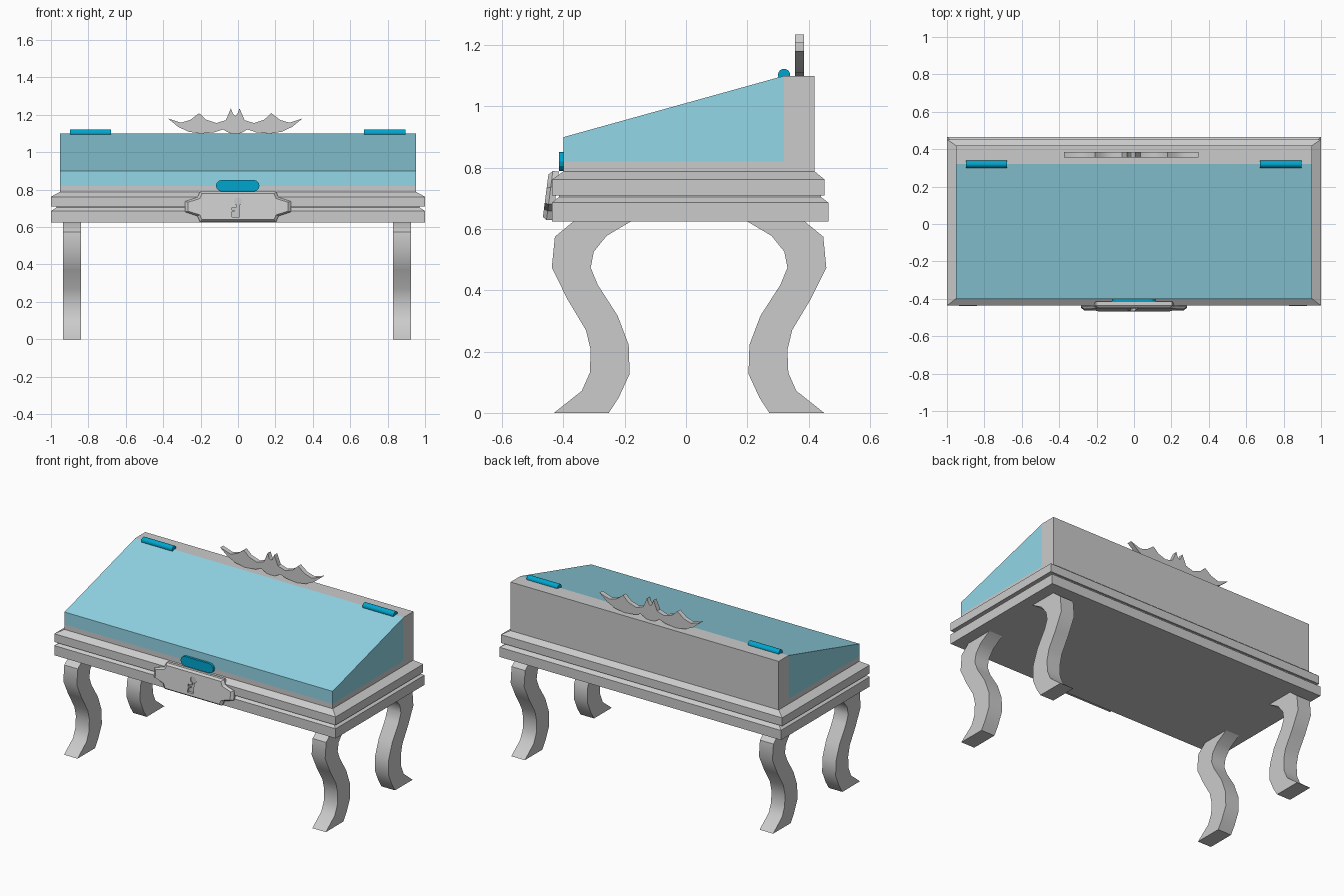
import bpy, bmesh, math

if "Cube" in bpy.data.objects:
    bpy.data.objects.remove(bpy.data.objects["Cube"])


def finish(name, bm, mat=None, smooth=False):
    bmesh.ops.recalc_face_normals(bm, faces=bm.faces)
    me = bpy.data.meshes.new(name)
    bm.to_mesh(me)
    bm.free()
    ob = bpy.data.objects.new(name, me)
    bpy.context.collection.objects.link(ob)
    if mat:
        me.materials.append(mat)
    if smooth:
        bpy.ops.object.select_all(action='DESELECT')
        ob.select_set(True)
        bpy.context.view_layer.objects.active = ob
        bpy.ops.object.shade_smooth_by_angle(angle=math.radians(40))
    return ob


def loft(name, rings, **kw):
    """Skin a list of equal-length closed rings and cap both ends."""
    bm = bmesh.new()
    vs = [[bm.verts.new(p) for p in r] for r in rings]
    n = len(vs[0])
    for a, b in zip(vs, vs[1:]):
        for i in range(n):
            j = (i + 1) % n
            bm.faces.new((a[i], a[j], b[j], b[i]))
    bm.faces.new(vs[0])
    bm.faces.new(vs[-1])
    return finish(name, bm, **kw)


def prism_x(name, yz, x0, x1, **kw):
    return loft(name, [[(x, y, z) for y, z in yz] for x in (x0, x1)], **kw)


def prism_y(name, xz, y0, y1, **kw):
    return loft(name, [[(x, y, z) for x, z in xz] for y in (y0, y1)], **kw)


def arc(cx, cz, r, a0, a1, n):
    return [(cx + r * math.cos(math.radians(a0 + (a1 - a0) * i / n)),
             cz + r * math.sin(math.radians(a0 + (a1 - a0) * i / n))) for i in range(n + 1)]


def material(name, rgb):
    m = bpy.data.materials.new(name)
    m.diffuse_color = (*rgb, 1)
    m.use_nodes = True
    m.node_tree.nodes["Principled BSDF"].inputs["Base Color"].default_value = m.diffuse_color
    return m


glass = material("pale_glass", (0.29, 0.68, 0.80))
blue = material("blue_metal", (0.0, 0.38, 0.62))

# moulded base frame, stacked rectangles
levels = [(1.0, -.437, .465, .624), (1.0, -.437, .465, .686), (.97, -.415, .44, .705),
          (.97, -.415, .44, .709), (1.0, -.437, .452, .709), (1.0, -.437, .452, .762),
          (.953, -.40, .42, .788)]
loft("base_frame", [[(-x, a, z), (x, a, z), (x, b, z), (-x, b, z)] for x, a, b, z in levels])

# cabinet body with low rim and tall back
prism_x("cabinet_body", [(-.4, .785), (.42, .785), (.42, 1.1), (.32, 1.1), (.32, .82), (-.4, .82)],
        -.953, .953)

# sloping glass lid
prism_x("glass_lid", [(-.4, .82), (.32, .82), (.32, 1.1), (-.4, .9)], -.953, .953, mat=glass)

# curved legs, mirrored front to back
leg = [(-.366, .626), (-.428, .575), (-.438, .474), (-.386, .369), (-.327, .271), (-.311, .206),
       (-.314, .131), (-.340, .072), (-.431, 0), (-.252, 0), (-.220, .049), (-.184, .127),
       (-.187, .222), (-.223, .317), (-.288, .418), (-.311, .474), (-.301, .526),
       (-.259, .578), (-.178, .626)]
for side, cx in (("left", -.887), ("right", .878)):
    prism_x(f"front_leg_{side}", leg, cx - .048, cx + .048, smooth=True)
    prism_x(f"back_leg_{side}", [(.02 - y, z) for y, z in leg], cx - .048, cx + .048, smooth=True)

# hinges
for side, x0, x1 in (("left", -.897, -.678), ("right", .675, .895)):
    prism_x(f"hinge_{side}", arc(.32, 1.103, .02, 0, 337.5, 15), x0, x1, mat=blue, smooth=True)

# lid handle
pill = arc(.084, .821, .031, -90, 90, 6) + arc(-.087, .821, .031, 90, 270, 6)
prism_y("lid_handle", pill, -.415, -.395, mat=blue)

# scalloped crest on the back
half = [(.36, 1.181), (.29, 1.158), (.24, 1.173), (.193, 1.209), (.155, 1.174), (.10, 1.156),
        (.05, 1.172), (.023, 1.235), (.012, 1.205)]
under = [(0, 1.1), (.03, 1.102), (.066, 1.122), (.11, 1.107), (.185, 1.1), (.25, 1.11), (.305, 1.136)]
right = under[1:] + half
outline = [under[0]] + right + [(0, 1.195)] + [(-x, z) for x, z in reversed(right)]
prism_y("crest", [(x - .015, z) for x, z in outline], .355, .385, smooth=True)

# tilted lock plate with bevelled rim
quarter = [(.283, .028), (.217, .05), (.204, .08)]
ring = quarter + [(-x, z) for x, z in reversed(quarter)]
ring += [(-x, -z) for x, z in ring]


def plate_ring(y, sx, sz, tilt):
    return [(x * sx, y + z * sz * tilt, .709 + z * sz) for x, z in ring]


plate = loft("lock_plate", [plate_ring(-.425, .99, .99, .13), plate_ring(-.445, 1, 1, .13),
                            plate_ring(-.458, .94, .87, .13)])

# keyhole recess
hole = arc(0, .738, .021, -70, 250, 12) + [
    (-.007, .706), (-.033, .706), (-.033, .692), (-.018, .692), (-.018, .684),
    (-.033, .684), (-.033, .655), (.007, .655)]
cutter = prism_y("keyhole_cutter", hole, -.50, -.448)
cutter.hide_render = True
mod = plate.modifiers.new("keyhole", 'BOOLEAN')
mod.operation = 'DIFFERENCE'
mod.solver = 'EXACT'
mod.object = cutter
bpy.context.view_layer.objects.active = plate
bpy.ops.object.modifier_apply(modifier=mod.name)
bpy.data.objects.remove(cutter)
